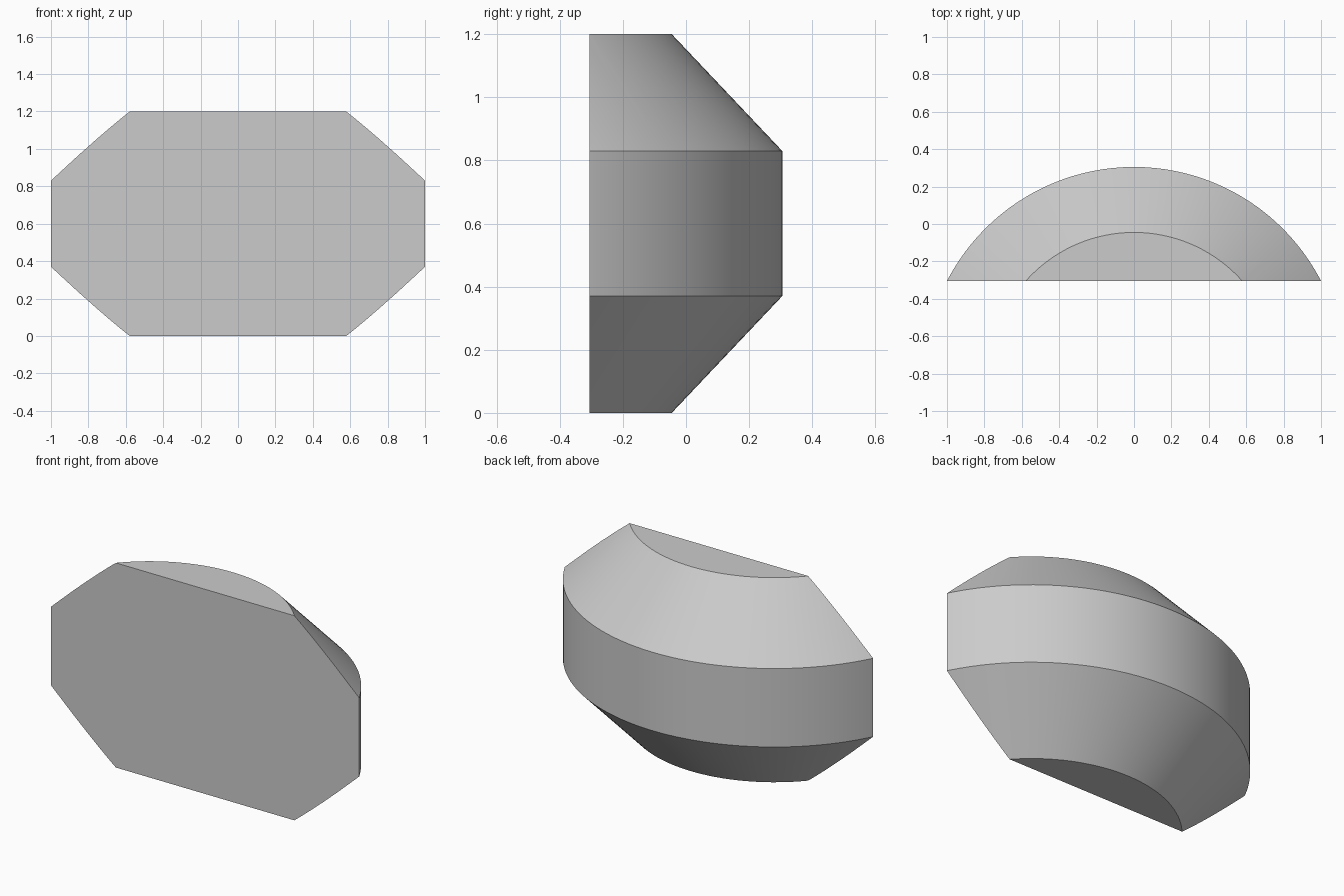
import bpy, bmesh, math

cube = bpy.data.objects.get("Cube")
if cube:
    bpy.data.objects.remove(cube, do_unlink=True)

SEGMENTS = 128
AXIS_Y = -0.82      # axis of revolution
FRONT_Y = -0.305    # flat front plane
PROFILE = [(0.775, 0.0), (1.125, 0.37), (1.125, 0.83), (0.775, 1.2)]  # radius, height

# Plain grey material
grey = bpy.data.materials.new("light_grey")
grey.use_nodes = True
colour = (0.6, 0.6, 0.6, 1.0)
grey.diffuse_color = colour
grey.node_tree.nodes["Principled BSDF"].inputs["Base Color"].default_value = colour

# Revolved drum with chamfered rims
bm = bmesh.new()
rings = []
for radius, height in PROFILE:
    ring = []
    for i in range(SEGMENTS):
        a = math.tau * i / SEGMENTS
        ring.append(bm.verts.new((radius * math.cos(a), AXIS_Y + radius * math.sin(a), height)))
    rings.append(ring)
for low, high in zip(rings, rings[1:]):
    for i in range(SEGMENTS):
        j = (i + 1) % SEGMENTS
        bm.faces.new((low[i], low[j], high[j], high[i]))
bm.faces.new(rings[0][::-1])
bm.faces.new(rings[-1])

# Slice off the front and close it with a flat face
cut = bmesh.ops.bisect_plane(bm, geom=bm.verts[:] + bm.edges[:] + bm.faces[:],
                             plane_co=(0, FRONT_Y, 0), plane_no=(0, -1, 0),
                             clear_outer=True)
rim = [e for e in cut["geom_cut"] if isinstance(e, bmesh.types.BMEdge)]
bmesh.ops.contextual_create(bm, geom=rim)
bmesh.ops.recalc_face_normals(bm, faces=bm.faces[:])

mesh = bpy.data.meshes.new("curved_body")
bm.to_mesh(mesh)
bm.free()
mesh.materials.append(grey)
body = bpy.data.objects.new("curved_body", mesh)
bpy.context.collection.objects.link(body)

# Smooth curve, crisp rims
bpy.ops.object.select_all(action='DESELECT')
body.select_set(True)
bpy.context.view_layer.objects.active = body
bpy.ops.object.shade_smooth_by_angle(angle=math.radians(30))
